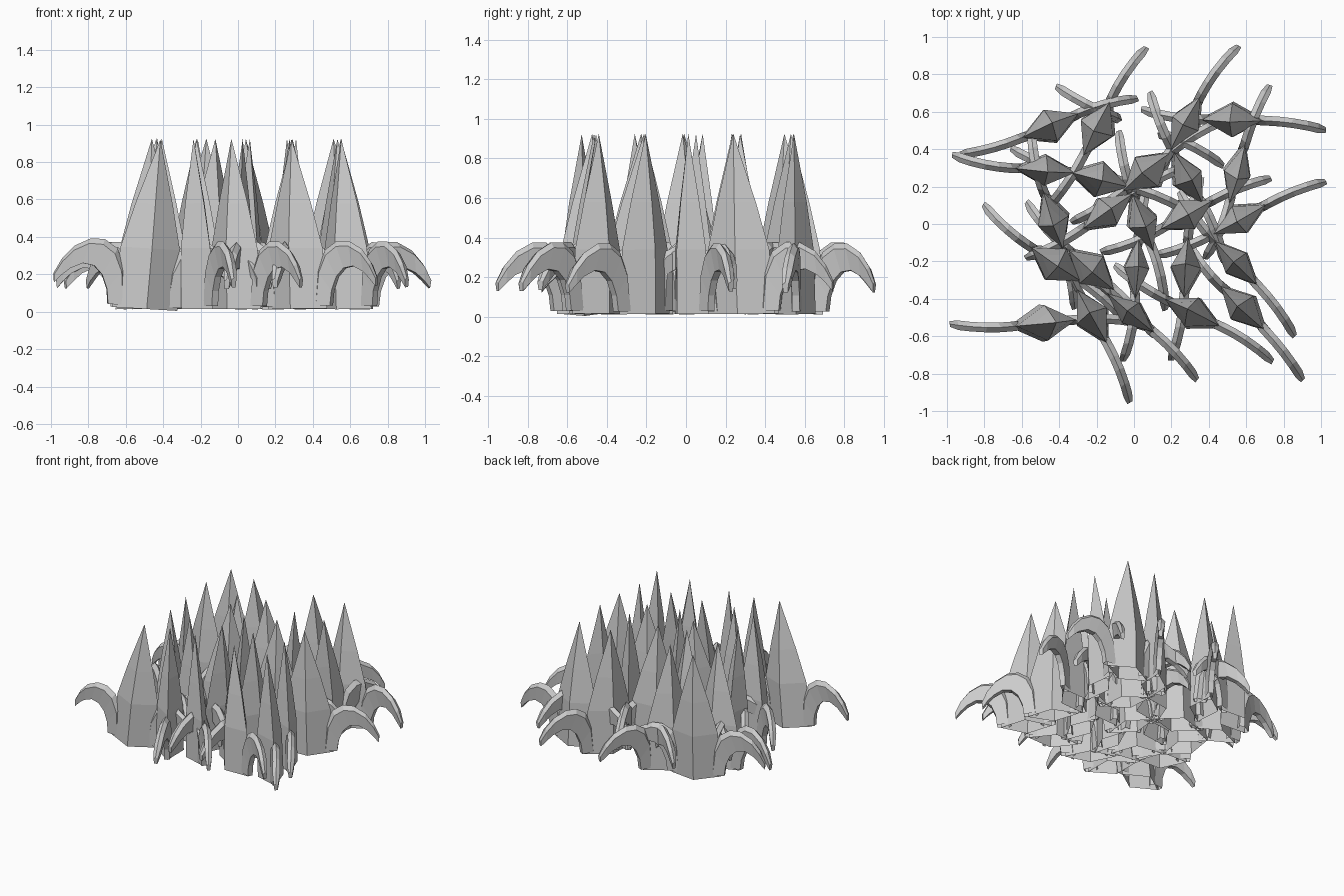
import bpy, bmesh, math, random
from mathutils import Matrix, Vector

if "Cube" in bpy.data.objects:
    bpy.data.objects.remove(bpy.data.objects["Cube"])

random.seed(4)

# each plant: x, y, heading of its first drooping leaf (degrees), spire half width
PLANTS = [
    (-.45, .52, 199, .095), (-.19, .52, 60, .10), (.28, .54, 57, .085), (.53, .56, -5, .095),
    (-.48, .29, 172, .085), (-.19, .24, 162, .10), (.08, .28, 35, .105), (.28, .25, 115, .085),
    (.55, .28, 71, .075),
    (-.43, .03, 105, .09), (-.15, .06, 211, .09), (.04, .02, 106, .085), (.28, .05, 205, .09),
    (.57, .03, 25, .085),
    (-.42, -.21, 142, .105), (-.23, -.24, 135, .10), (.01, -.24, 263, .07),
    (.28, -.24, 262, .085), (.55, -.21, 310, .08),
    (-.50, -.53, 182, .10), (-.22, -.50, 295, .095), (-.01, -.48, 316, .075),
    (.32, -.48, 330, .09), (.59, -.45, 311, .09)]
LEAF_ONLY = [(.03, .52, 156, 0)]

# leaf side profile: outer radius, outer z, inner radius, inner z
LEAF = [(.10, .03, .20, .03), (.12, .23, .21, .11), (.165, .33, .24, .185),
        (.235, .375, .285, .23), (.31, .375, .345, .24), (.395, .33, .41, .21),
        (.455, .26, .455, .17), (.495, .18, .49, .13)]
# spire: z, half length, share of half width
SPIRE = [(.015, .175, 1), (.34, .16, .95), (.58, .10, .62)]


def loft(bm, rings):
    """Skin rings of points, open at the foot."""
    rows = [[bm.verts.new(p) for p in ring] for ring in rings]
    n = len(rows[0])
    for a, b in zip(rows, rows[1:]):
        for i in range(n):
            bm.faces.new((a[i], a[(i + 1) % n], b[(i + 1) % n], b[i]))
    return rows[-1]


def add_leaf(bm):
    """Sickle leaf with a ridged back, bending clockwise in plan."""
    rings = []
    for k, (ro, zo, ri, zi) in enumerate(LEAF):
        o, i = Vector((ro, 0, zo)), Vector((ri, 0, zi))
        s = o.lerp(i, .2)
        f = .6 if k == len(LEAF) - 1 else 1
        ring = [o] + [p + Vector((0, w * f, 0)) for p, w in
                      ((s, .026), (i, .019), (i, -.019), (s, -.026))]
        for p in ring:
            p.y -= .45 * max(0, p.x - .17) ** 2
        rings.append(ring)
    bm.faces.new(loft(bm, rings))


def add_spire(bm, width):
    """Four-sided spire, leaning slightly to its tip."""
    rings = [[Vector((a - .03 * z, 0, z)), Vector((-.03 * z, b * width, z)),
              Vector((-a - .03 * z, 0, z)), Vector((-.03 * z, -b * width, z))]
             for z, a, b in SPIRE]
    top = loft(bm, rings)
    tip = bm.verts.new((-.03, 0, .925))
    for i in range(4):
        bm.faces.new((top[i], top[(i + 1) % 4], tip))


def make(name, matrix, builder, *args):
    bm = bmesh.new()
    builder(bm, *args)
    bmesh.ops.recalc_face_normals(bm, faces=bm.faces)
    mesh = bpy.data.meshes.new(name)
    bm.to_mesh(mesh)
    bm.free()
    ob = bpy.data.objects.new(name, mesh)
    bpy.context.collection.objects.link(ob)
    ob.matrix_world = matrix


for x, y, heading, width in PLANTS + LEAF_ONLY:
    tilt = (Matrix.Rotation(random.uniform(-.02, .02), 4, 'X')
            @ Matrix.Rotation(random.uniform(-.02, .02), 4, 'Y'))
    if heading == 182:  # front left plant leans inward
        tilt = Matrix.Rotation(.06, 4, 'Y')
    base = (Matrix.Translation((x, y, 0)) @ tilt
            @ Matrix.Rotation(math.radians(heading + 4), 4, 'Z'))
    if width:
        make("spire_blade", base, add_spire, width)
    # pair of opposite drooping leaves
    make("drooping_leaf", base, add_leaf)
    make("drooping_leaf", base @ Matrix.Rotation(math.pi, 4, 'Z'), add_leaf)
